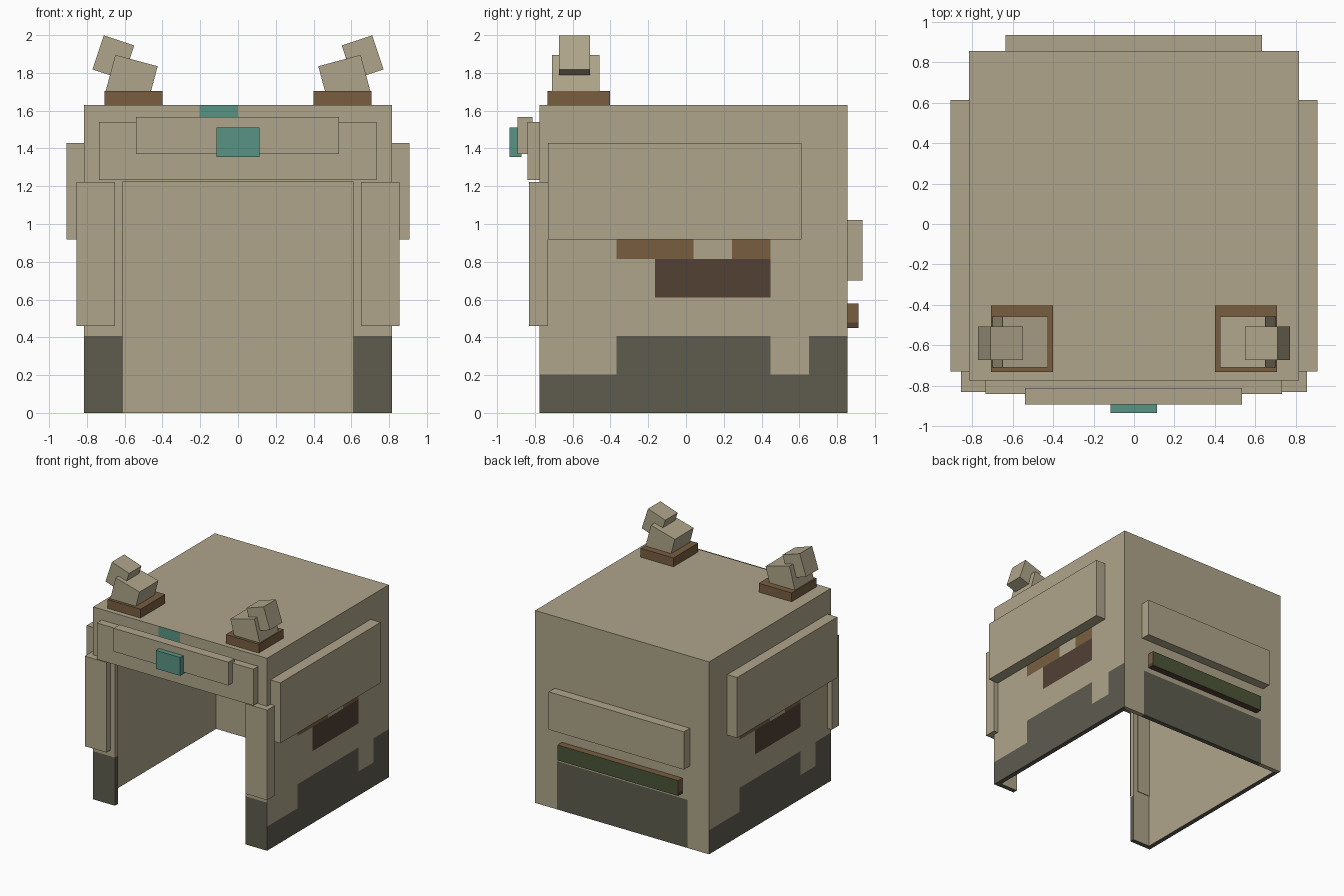
import bpy, bmesh
from math import radians
from mathutils import Matrix, Vector

cube = bpy.data.objects.get("Cube")
if cube:
    bpy.data.objects.remove(cube)


def material(name, rgb):
    lin = [((c / 255 + 0.055) / 1.055) ** 2.4 for c in rgb] + [1.0]
    m = bpy.data.materials.new(name)
    m.use_nodes = True
    m.diffuse_color = lin
    m.node_tree.nodes["Principled BSDF"].inputs["Base Color"].default_value = lin
    return m


TAN = material("tan", (175, 165, 139))
GREY = material("dark grey", (94, 92, 79))
BROWN = material("brown", (120, 94, 64))
DARK = material("dark brown", (83, 65, 53))
TEAL = material("teal", (89, 148, 132))
GREEN = material("moss green", (76, 85, 56))


def finish(name, bm, mats):
    mesh = bpy.data.meshes.new(name)
    bm.to_mesh(mesh)
    bm.free()
    for m in mats:
        mesh.materials.append(m)
    ob = bpy.data.objects.new(name, mesh)
    bpy.context.collection.objects.link(ob)
    return ob


def box(name, xs, ys, zs, mats, tilt=0, rule=None):
    """Box from its ranges, tilted about y through its centre."""
    lo, hi = Vector((xs[0], ys[0], zs[0])), Vector((xs[1], ys[1], zs[1]))
    bm = bmesh.new()
    bmesh.ops.create_cube(bm, size=1)
    bm.normal_update()
    if rule:
        for f in bm.faces:
            f.material_index = rule(f.normal)
    bm.transform(Matrix.Translation((lo + hi) / 2)
                 @ Matrix.Rotation(radians(tilt), 4, "Y")
                 @ Matrix.Diagonal((hi - lo).to_4d()))
    return finish(name, bm, mats)


# Hollow shell: a grid of square patches, open below and in front
SIZE, CELLS = 1.63, 8
FRONT = -0.775
PATCH = SIZE / CELLS


def shell_colour(n, c):
    row = int(c.z / PATCH)
    col = int((c.x + SIZE / 2) / PATCH)
    if abs(n.x) > 0.5:
        i = int((c.y - FRONT) / PATCH)
        i = i if n.x > 0 else CELLS - 1 - i
        if row == 0 or (row == 1 and i in (2, 3, 4, 5, 7)):
            return 1
        if row == 4 and i in (2, 3, 5):
            return 2
        if row == 3 and i in (3, 4, 5):
            return 3
    elif n.y > 0.5 and row < 2 and 0 < col < CELLS - 1:
        return 1
    elif n.y < -0.5:
        if row < 2:
            return 1
        if row == 7 and col == 3:
            return 4
    return 0


bm = bmesh.new()
bmesh.ops.create_cube(bm, size=SIZE)
bmesh.ops.subdivide_edges(bm, edges=bm.edges[:], cuts=CELLS - 1, use_grid_fill=True)
bmesh.ops.translate(bm, verts=bm.verts[:], vec=(0, FRONT + SIZE / 2, SIZE / 2))
bm.normal_update()
gone = []
for f in bm.faces:
    c = f.calc_center_median()
    opening = f.normal.y < -0.5 and abs(c.x) < 3 * PATCH and c.z < 6 * PATCH
    if f.normal.z < -0.5 or opening:
        gone.append(f)
    else:
        f.material_index = shell_colour(f.normal, c)
bmesh.ops.delete(bm, geom=gone, context="FACES")
shell = finish("shell", bm, [TAN, GREY, BROWN, DARK, TEAL] + [TAN] * 5)
wall = shell.modifiers.new("wall", "SOLIDIFY")
wall.thickness = 0.04
wall.offset = -1
wall.use_even_offset = True
wall.material_offset = 5  # plain tan lining

# Brow bars and gem
box("brow_bar", (-0.735, 0.732), (-0.84, -0.735), (1.232, 1.54), [TAN])
box("brow_ridge", (-0.54, 0.535), (-0.893, -0.812), (1.37, 1.567), [TAN])
box("brow_gem", (-0.115, 0.113), (-0.935, -0.87), (1.355, 1.51), [TEAL])

# Plates on the back
box("back_plate", (-0.635, 0.632), (0.84, 0.935), (0.70, 1.02), [TAN])
box("back_ledge", (-0.565, 0.565), (0.84, 0.913), (0.478, 0.58), [BROWN, GREEN],
    rule=lambda n: int(n.y > 0.5))
box("back_ledge_base", (-0.565, 0.565), (0.84, 0.913), (0.45, 0.478), [DARK, GREEN],
    rule=lambda n: int(n.y > 0.5))

# Paired side parts
for side, s in (("left", 1), ("right", -1)):
    def span(a, b):
        return sorted((s * a, s * b))

    box(side + "_side_plate", span(0.79, 0.908), (-0.73, 0.612), (0.917, 1.43), [TAN])
    box(side + "_cheek_plate", span(0.652, 0.855), (-0.83, -0.73), (0.46, 1.223), [TAN])
    box(side + "_horn_base", span(0.40, 0.708), (-0.733, -0.403), (1.62, 1.705), [BROWN])
    box(side + "_horn_lower", span(0.45, 0.682), (-0.71, -0.458), (1.647, 1.869),
        [TAN], tilt=-15 * s)
    box(side + "_horn_tip", span(0.575, 0.745), (-0.673, -0.507), (1.787, 1.977),
        [TAN], tilt=-18.5 * s)
